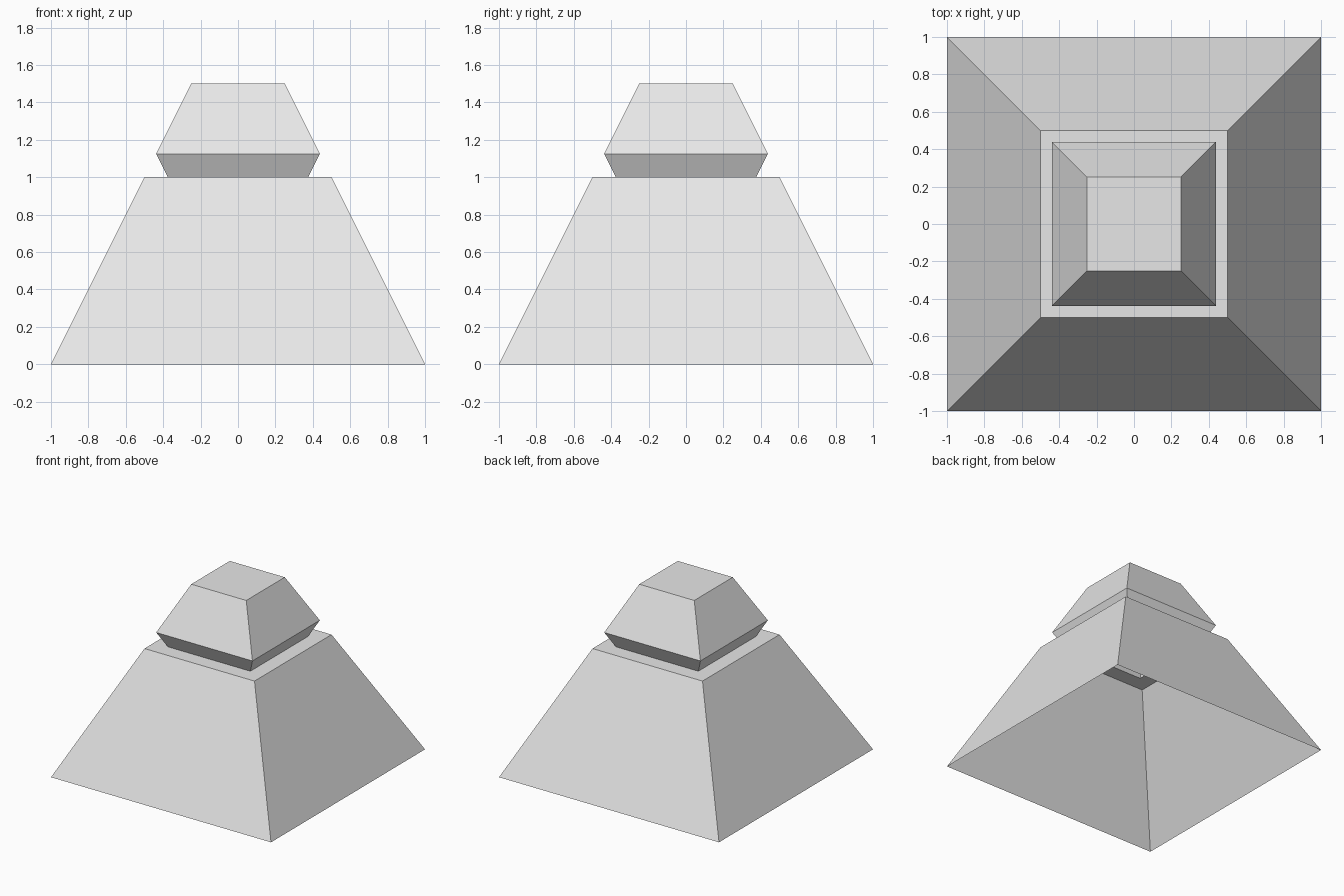
import bpy
import bmesh

cube = bpy.data.objects.get("Cube")
if cube:
    bpy.data.objects.remove(cube, do_unlink=True)

# Single plain colour
grey = bpy.data.materials.new("light_grey")
grey.use_nodes = True
colour = (0.8, 0.8, 0.8, 1)
grey.diffuse_color = colour
for node in grey.node_tree.nodes:
    if node.type == "BSDF_PRINCIPLED":
        node.inputs["Base Color"].default_value = colour


def square_shell(name, profile, cap=False):
    """Open shell of stacked square rings given as (half width, height)."""
    bm = bmesh.new()
    rings = [[bm.verts.new((sx * r, sy * r, z))
              for sx, sy in ((-1, -1), (1, -1), (1, 1), (-1, 1))]
             for r, z in profile]
    for low, high in zip(rings, rings[1:]):
        for i in range(4):
            j = (i + 1) % 4
            bm.faces.new((low[i], low[j], high[j], high[i]))
    if cap:
        bm.faces.new(rings[-1])
    mesh = bpy.data.meshes.new(name)
    bm.to_mesh(mesh)
    bm.free()
    mesh.materials.append(grey)
    obj = bpy.data.objects.new(name, mesh)
    bpy.context.collection.objects.link(obj)
    return obj


# Hollow sloping base with a flat ledge, open underneath
square_shell("base", [(1, 0), (0.5, 1), (0.375, 1)])

# Flared neck and tapered, capped top
square_shell("top_block", [(0.375, 1), (0.4375, 1.125), (0.25, 1.5)], cap=True)
